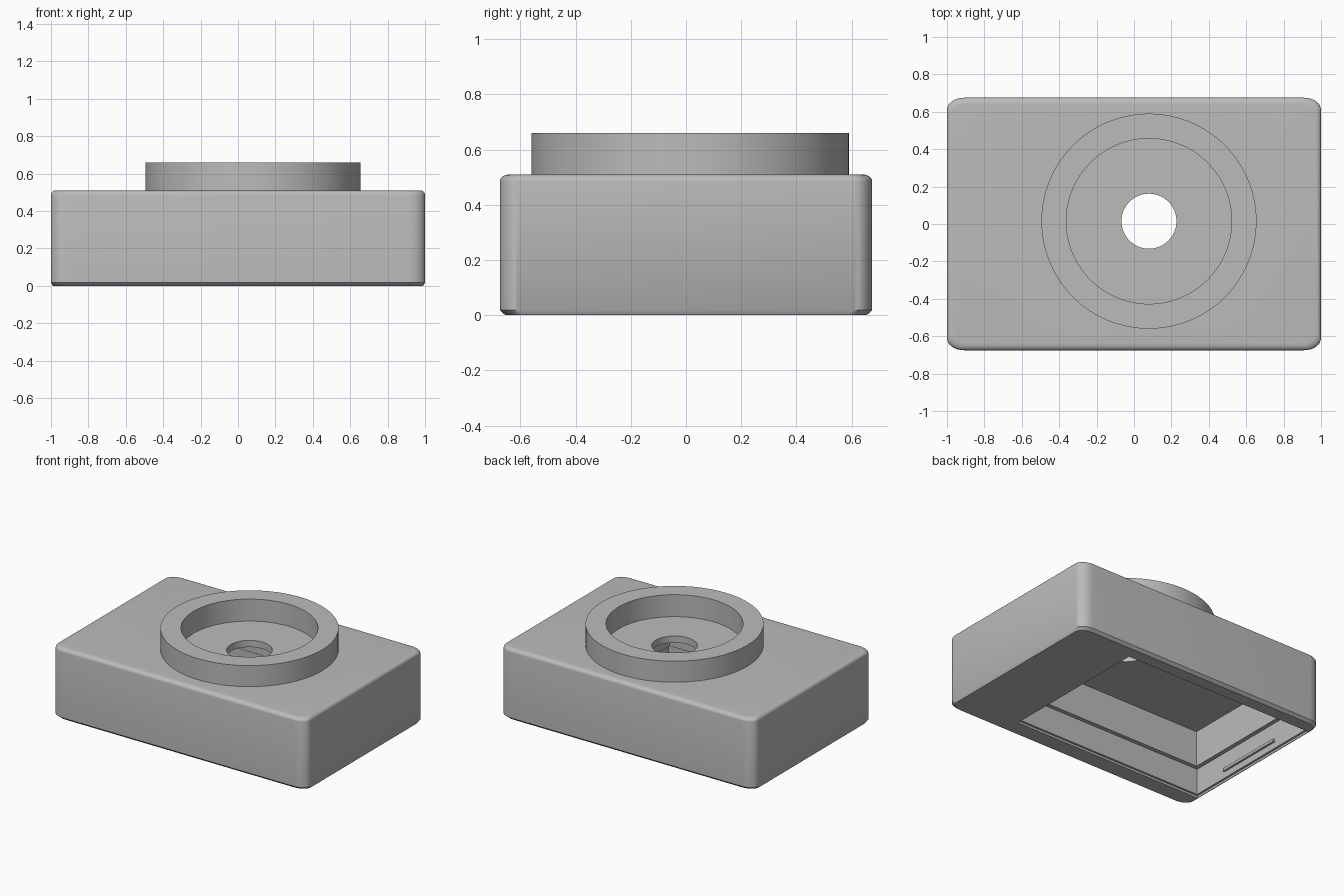
import bpy, bmesh, math

cube = bpy.data.objects.get("Cube")
if cube:
    bpy.data.objects.remove(cube, do_unlink=True)

# Material
grey = bpy.data.materials.new("plain grey")
grey.use_nodes = True
colour = (0.5, 0.5, 0.5, 1)
grey.diffuse_color = colour
grey.node_tree.nodes["Principled BSDF"].inputs["Base Color"].default_value = colour

CX, CY = 0.08, 0.015      # centre of the round socket


def make_object(name, bm):
    bmesh.ops.recalc_face_normals(bm, faces=bm.faces)
    mesh = bpy.data.meshes.new(name)
    bm.to_mesh(mesh)
    bm.free()
    mesh.materials.append(grey)
    obj = bpy.data.objects.new(name, mesh)
    bpy.context.collection.objects.link(obj)
    return obj


def box(name, x0, x1, y0, y1, z0, z1):
    bm = bmesh.new()
    bmesh.ops.create_cube(bm, size=1)
    for v in bm.verts:
        v.co.x = x0 + (v.co.x + 0.5) * (x1 - x0)
        v.co.y = y0 + (v.co.y + 0.5) * (y1 - y0)
        v.co.z = z0 + (v.co.z + 0.5) * (z1 - z0)
    return make_object(name, bm)


def cylinder(name, radius, z0, z1):
    bm = bmesh.new()
    bmesh.ops.create_cone(bm, cap_ends=True, segments=128, radius1=radius,
                          radius2=radius, depth=z1 - z0)
    bmesh.ops.translate(bm, verts=bm.verts, vec=(CX, CY, (z0 + z1) / 2))
    return make_object(name, bm)


def outline(bm, dx, dy, z, steps=8):
    """Rectangle with elliptical corners, drawn in by dx and dy."""
    hx, hy, rx, ry = 1 - dx, 0.675 - dy, 0.09, 0.065
    ring = []
    for q, (sx, sy) in enumerate(((1, 1), (-1, 1), (-1, -1), (1, -1))):
        for i in range(steps + 1):
            a = math.pi / 2 * (q + i / steps)
            ring.append(bm.verts.new((sx * (hx - rx) + rx * math.cos(a),
                                      sy * (hy - ry) + ry * math.sin(a), z)))
    return ring


def combine(target, other, operation):
    mod = target.modifiers.new("boolean", "BOOLEAN")
    mod.operation = operation
    mod.solver = "EXACT"
    mod.object = other
    bpy.context.view_layer.objects.active = target
    bpy.ops.object.modifier_apply(modifier=mod.name)
    bpy.data.objects.remove(other, do_unlink=True)


# Housing: stacked outlines with a small lower chamfer and rounded top edge
bm = bmesh.new()
rings = [outline(bm, 0.01, 0.02, 0), outline(bm, 0, 0, 0.018)]
for i in range(6):
    a = math.pi / 2 * i / 5
    k = 1 - math.cos(a)
    rings.append(outline(bm, 0.025 * k, 0.035 * k, 0.485 + 0.025 * math.sin(a)))
for low, high in zip(rings, rings[1:]):
    for i in range(len(low)):
        j = (i + 1) % len(low)
        bm.faces.new((low[i], low[j], high[j], high[i]))
bm.faces.new(rings[0])
bm.faces.new(rings[-1])
housing = make_object("housing", bm)

# Raised round socket with a through hole
combine(housing, cylinder("socket_rim", 0.575, 0.48, 0.66), "UNION")
combine(housing, cylinder("socket_recess", 0.442, 0.503, 0.8), "DIFFERENCE")

# Stepped compartment opening downwards: lid seat, lower pocket, upper pocket
for inset, z_top in ((0, 0.015), (0.015, 0.2), (0.045, 0.455)):
    pocket = box("pocket", -0.985 + inset, 0.52 - inset,
                 -0.54 + inset, 0.57 - inset, -0.1, z_top)
    combine(housing, pocket, "DIFFERENCE")
combine(housing, cylinder("socket_hole", 0.147, 0.3, 0.8), "DIFFERENCE")

bpy.ops.object.select_all(action="DESELECT")
housing.select_set(True)
bpy.context.view_layer.objects.active = housing
bpy.ops.object.shade_smooth_by_angle(angle=math.radians(30))

# Catch ridge on the end wall of the lower pocket
box("lid_catch", -0.975, -0.955, -0.25, 0.25, 0.06, 0.08)
